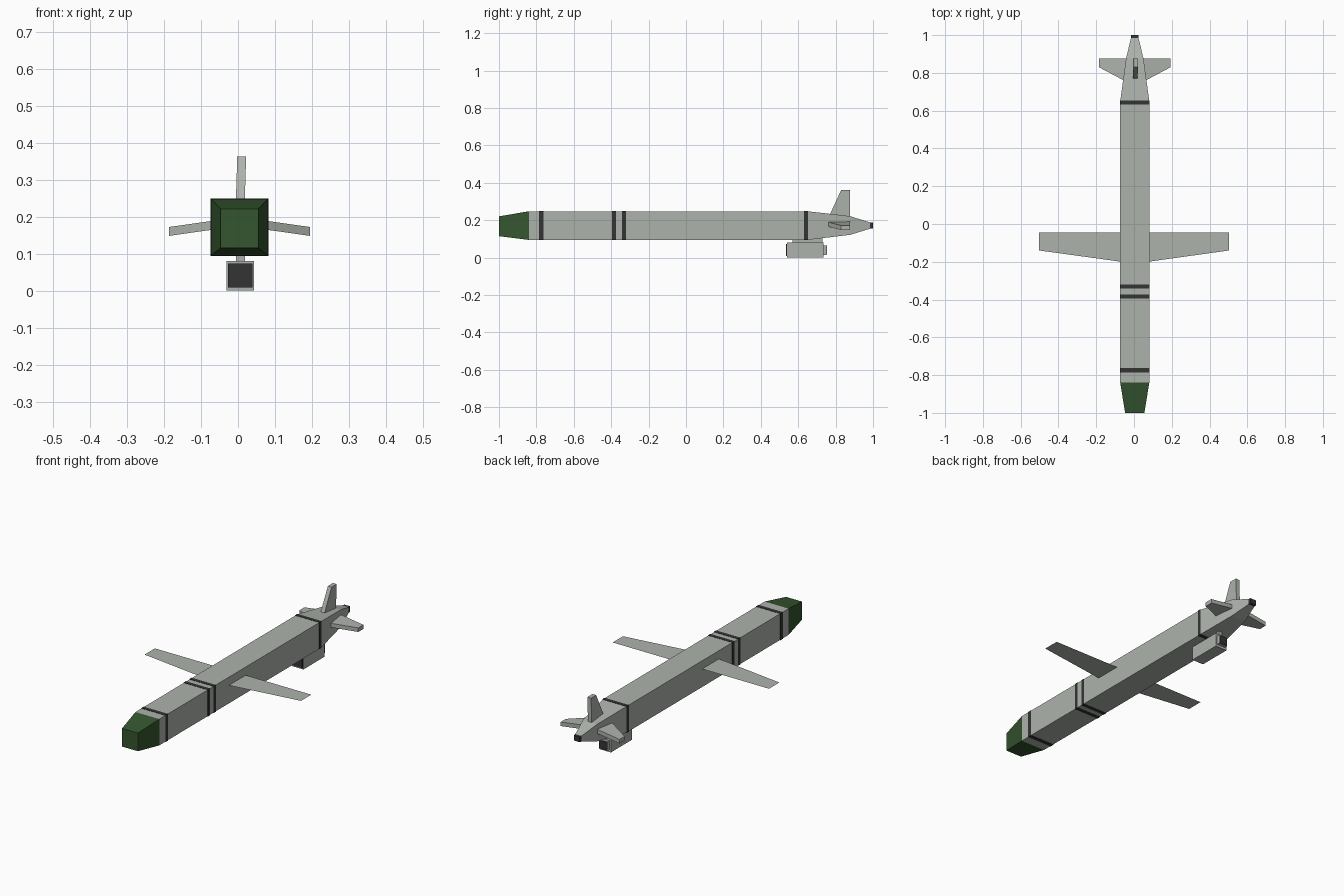
import bpy, bmesh

if "Cube" in bpy.data.objects:
    bpy.data.objects.remove(bpy.data.objects["Cube"])


def make_material(name, rgb):
    m = bpy.data.materials.new(name)
    m.diffuse_color = (*rgb, 1)
    m.use_nodes = True
    m.node_tree.nodes["Principled BSDF"].inputs["Base Color"].default_value = m.diffuse_color
    return m


GREY = make_material("light grey", (0.42, 0.45, 0.41))
GREEN = make_material("dark green", (0.035, 0.092, 0.028))
DARK = make_material("charcoal", (0.034, 0.034, 0.036))
CX = 0.004  # body centre line


def loft(name, rings, mat, capped=True):
    """Skin a row of equal-length point rings into one solid."""
    bm = bmesh.new()
    loops = [[bm.verts.new(p) for p in ring] for ring in rings]
    n = len(loops[0])
    for a, b in zip(loops, loops[1:]):
        for i in range(n):
            j = (i + 1) % n
            bm.faces.new((a[i], a[j], b[j], b[i]))
    if capped:
        bm.faces.new(loops[0])
        bm.faces.new(loops[-1])
    bmesh.ops.recalc_face_normals(bm, faces=bm.faces)
    me = bpy.data.meshes.new(name)
    bm.to_mesh(me)
    bm.free()
    me.materials.append(mat)
    ob = bpy.data.objects.new(name, me)
    bpy.context.collection.objects.link(ob)
    return ob


def section(y, half, z0, z1, cx=CX):
    """Rectangular cross-section at station y."""
    return [(cx - half, y, z0), (cx + half, y, z0),
            (cx + half, y, z1), (cx - half, y, z1)]


# Fuselage: nose, main body, tapered tail and exhaust tip
loft("nose", [section(-1, 0.051, 0.115, 0.221),
              section(-0.84, 0.077, 0.095, 0.248)], GREEN)
loft("body", [section(-0.84, 0.077, 0.095, 0.248),
              section(0.65, 0.077, 0.095, 0.248)], GREY)
loft("tail", [section(0.65, 0.077, 0.095, 0.248),
              section(0.877, 0.046, 0.122, 0.222),
              section(0.985, 0.02, 0.155, 0.188)], GREY)
loft("tail_tip", [section(0.985, 0.02, 0.155, 0.188),
                  section(1, 0.019, 0.157, 0.187)], DARK)

# Dark bands around the body
for i, (y0, y1) in enumerate([(-0.785, -0.762), (-0.395, -0.374),
                              (-0.342, -0.321), (0.632, 0.653)]):
    loft(f"band_{i + 1}", [section(y, 0.0785, 0.0935, 0.2495)
                           for y in (y0, y1)], DARK)

# Paper-thin main wings
for side, label in ((-1, "left"), (1, "right")):
    me = bpy.data.meshes.new(label + "_wing")
    tip, root = side * 0.504, CX + side * 0.07
    me.from_pydata([(root, -0.2, 0.2), (tip, -0.14, 0.2),
                    (tip, -0.045, 0.2), (root, -0.045, 0.2)],
                   [], [(0, 1, 2, 3)[::side]])
    me.materials.append(GREY)
    bpy.context.collection.objects.link(
        bpy.data.objects.new(label + "_wing", me))

# Drooping tailplanes
for side, label in ((-1, "left"), (1, "right")):
    def chord(d, y0, z0, side=side):
        x = CX + side * d
        return [(x, y0, z0), (x, 0.877, z0),
                (x, 0.877, z0 + 0.024), (x, y0, z0 + 0.024)]
    loft(label + "_tailplane", [chord(0.02, 0.74, 0.172),
                                chord(0.19, 0.83, 0.148)], GREY)


# Upright fin, leaning very slightly
def fin_slice(x, y0, z):
    return [(x - 0.012, y0, z), (x + 0.012, y0, z),
            (x + 0.012, 0.877, z), (x - 0.012, 0.877, z)]


loft("upright_fin", [fin_slice(0.005, 0.755, 0.2),
                     fin_slice(0.010, 0.83, 0.363)], GREY)

# Engine pod with pylon, intake and nozzle
PX = 0.0065
loft("pylon", [section(0.57, 0.012, 0.07, 0.11, PX),
               section(0.73, 0.012, 0.07, 0.14, PX)], GREY)
loft("pod", [section(0.54, 0.037, 0, 0.08, PX),
             section(0.735, 0.037, 0, 0.08, PX)], GREY)
loft("intake", [section(0.535, 0.033, 0.008, 0.073, PX),
                section(0.541, 0.033, 0.008, 0.073, PX)], DARK)
loft("nozzle", [section(0.735, 0.027, 0.014, 0.066, PX),
                section(0.752, 0.027, 0.014, 0.066, PX)], GREY)
loft("nozzle_opening", [section(0.75, 0.025, 0.016, 0.064, PX),
                        section(0.755, 0.025, 0.016, 0.064, PX)], DARK)
